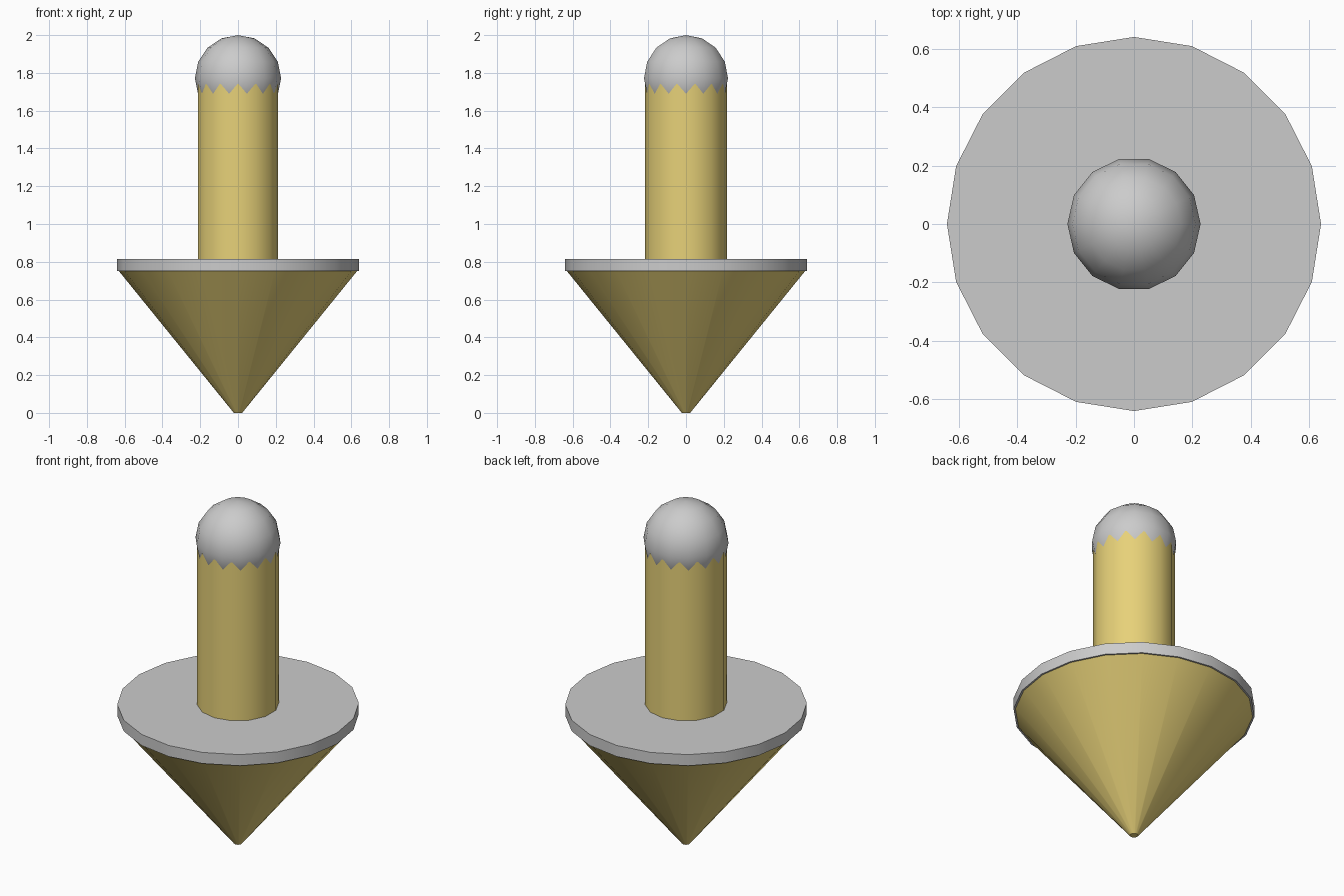
import bpy
import math

if "Cube" in bpy.data.objects:
    bpy.data.objects.remove(bpy.data.objects["Cube"])

gold = bpy.data.materials.new("gold")
gold.diffuse_color = (0.80, 0.64, 0.19, 1)
gold.use_nodes = True
gold.node_tree.nodes["Principled BSDF"].inputs["Base Color"].default_value = gold.diffuse_color


def finish(name, mat=None, angle=40):
    obj = bpy.context.object
    obj.name = name
    if mat:
        obj.data.materials.append(mat)
    bpy.ops.object.transform_apply(location=False, rotation=True, scale=True)
    bpy.ops.object.shade_smooth_by_angle(angle=math.radians(angle))
    return obj


def frustum(name, sides, r_low, r_high, z_low, z_high, mat=None):
    # the first vertex of the primitive lies on the y axis
    bpy.ops.mesh.primitive_cone_add(
        vertices=sides, radius1=r_low, radius2=r_high,
        depth=z_high - z_low, location=(0, 0, (z_low + z_high) / 2))
    return finish(name, mat)


# pointed lower body
frustum("cone_body", 20, 0.022, 0.63, 0.0, 0.75, gold)

# flat disc covering the cone
frustum("top_disc", 20, 0.64, 0.64, 0.75, 0.815)

# handle, running slightly into the disc and the knob
frustum("handle", 14, 0.217, 0.217, 0.79, 1.74, gold)

# round knob, turned so a vertex lies on the y axis
bpy.ops.mesh.primitive_uv_sphere_add(
    segments=14, ring_count=8, radius=0.228, location=(0, 0, 1.772),
    rotation=(0, 0, math.pi / 2))
finish("knob", angle=60)
